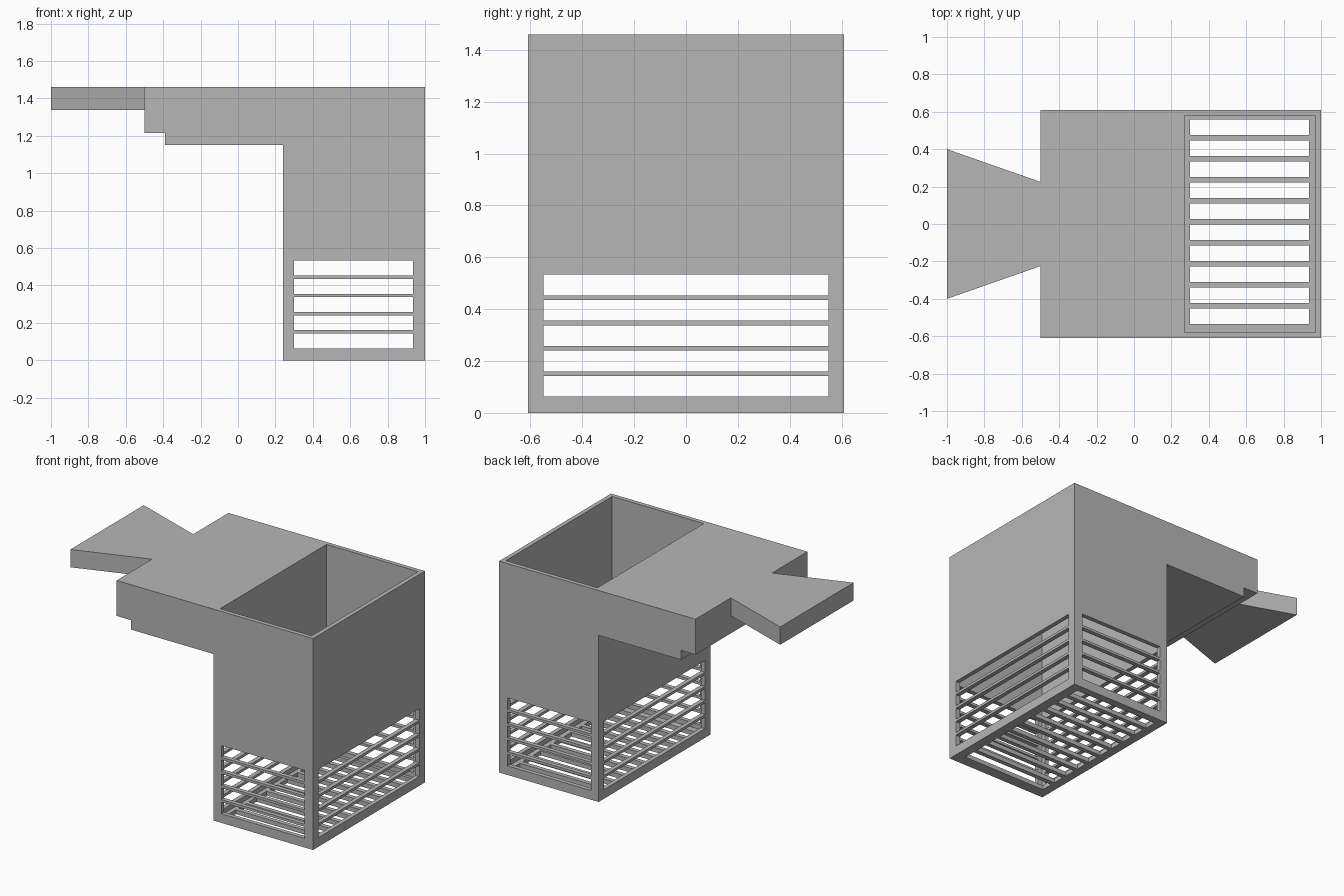
import bpy
import bmesh
from mathutils import Vector

if "Cube" in bpy.data.objects:
    bpy.data.objects.remove(bpy.data.objects["Cube"], do_unlink=True)

COLOUR = (0.47, 0.47, 0.47, 1)
grey = bpy.data.materials.new("matte_grey")
grey.use_nodes = True
grey.diffuse_color = COLOUR
grey.node_tree.nodes["Principled BSDF"].inputs["Base Color"].default_value = COLOUR


def make_object(name, bm):
    bmesh.ops.recalc_face_normals(bm, faces=bm.faces)
    mesh = bpy.data.meshes.new(name)
    bm.to_mesh(mesh)
    bm.free()
    mesh.materials.append(grey)
    obj = bpy.data.objects.new(name, mesh)
    bpy.context.collection.objects.link(obj)
    return obj


def prism(name, points, direction):
    """Extrude a closed outline along a direction."""
    bm = bmesh.new()
    face = bm.faces.new([bm.verts.new(p) for p in points])
    new = bmesh.ops.extrude_face_region(bm, geom=[face])["geom"]
    verts = [v for v in new if isinstance(v, bmesh.types.BMVert)]
    bmesh.ops.translate(bm, verts=verts, vec=direction)
    return make_object(name, bm)


def boxes(name, bounds):
    """One mesh of separate boxes, each given by its low and high corners."""
    bm = bmesh.new()
    for low, high in bounds:
        low, high = Vector(low), Vector(high)
        for v in bmesh.ops.create_cube(bm, size=1)["verts"]:
            v.co = (low + high) / 2 + v.co * (high - low)
    return make_object(name, bm)


def combine(target, other, operation):
    mod = target.modifiers.new(operation, "BOOLEAN")
    mod.object, mod.operation, mod.solver = other, operation, "EXACT"
    with bpy.context.temp_override(object=target, active_object=target):
        bpy.ops.object.modifier_apply(modifier=mod.name)
    bpy.data.objects.remove(other, do_unlink=True)


TOP, HALF = 1.46, 0.61

# Basket shaft with the stepped overhanging shelf
outline = [(1, 0), (1, TOP), (-0.5, TOP), (-0.5, 1.215), (-0.39, 1.215),
           (-0.39, 1.15), (0.24, 1.15), (0.24, 0)]
basket = prism("slotted_basket", [(x, -HALF, z) for x, z in outline], (0, 2 * HALF, 0))

# Flared mounting tongue
flare = [(-1, -0.4), (-0.5, -0.225), (-0.45, -0.2075),
         (-0.45, 0.2075), (-0.5, 0.225), (-1, 0.4)]
tongue = prism("tongue", [(x, y, 1.337) for x, y in flare], (0, 0, TOP - 1.337))
combine(basket, tongue, "UNION")

# Open cavity
cavity = boxes("cavity", [((0.27, -0.58, 0.03), (0.97, 0.58, 1.6))])
combine(basket, cavity, "DIFFERENCE")

# Slots through the four side walls
rows = [(z - 0.04, z + 0.04) for z in (0.103 + 0.0975 * i for i in range(5))]
combine(basket, boxes("end_slots", [((0, -0.55, a), (1.2, 0.55, b)) for a, b in rows]),
        "DIFFERENCE")
combine(basket, boxes("side_slots", [((0.3, -0.8, a), (0.935, 0.8, b)) for a, b in rows]),
        "DIFFERENCE")

# Slots through the floor
columns = [0.517 - 0.1122 * i for i in range(10)]
combine(basket, boxes("floor_slots", [((0.3, y - 0.041, -0.1), (0.935, y + 0.041, 0.05))
                                      for y in columns]), "DIFFERENCE")

# Single flat colour throughout
basket.data.materials.clear()
basket.data.materials.append(grey)
for face in basket.data.polygons:
    face.material_index = 0
    face.use_smooth = False
